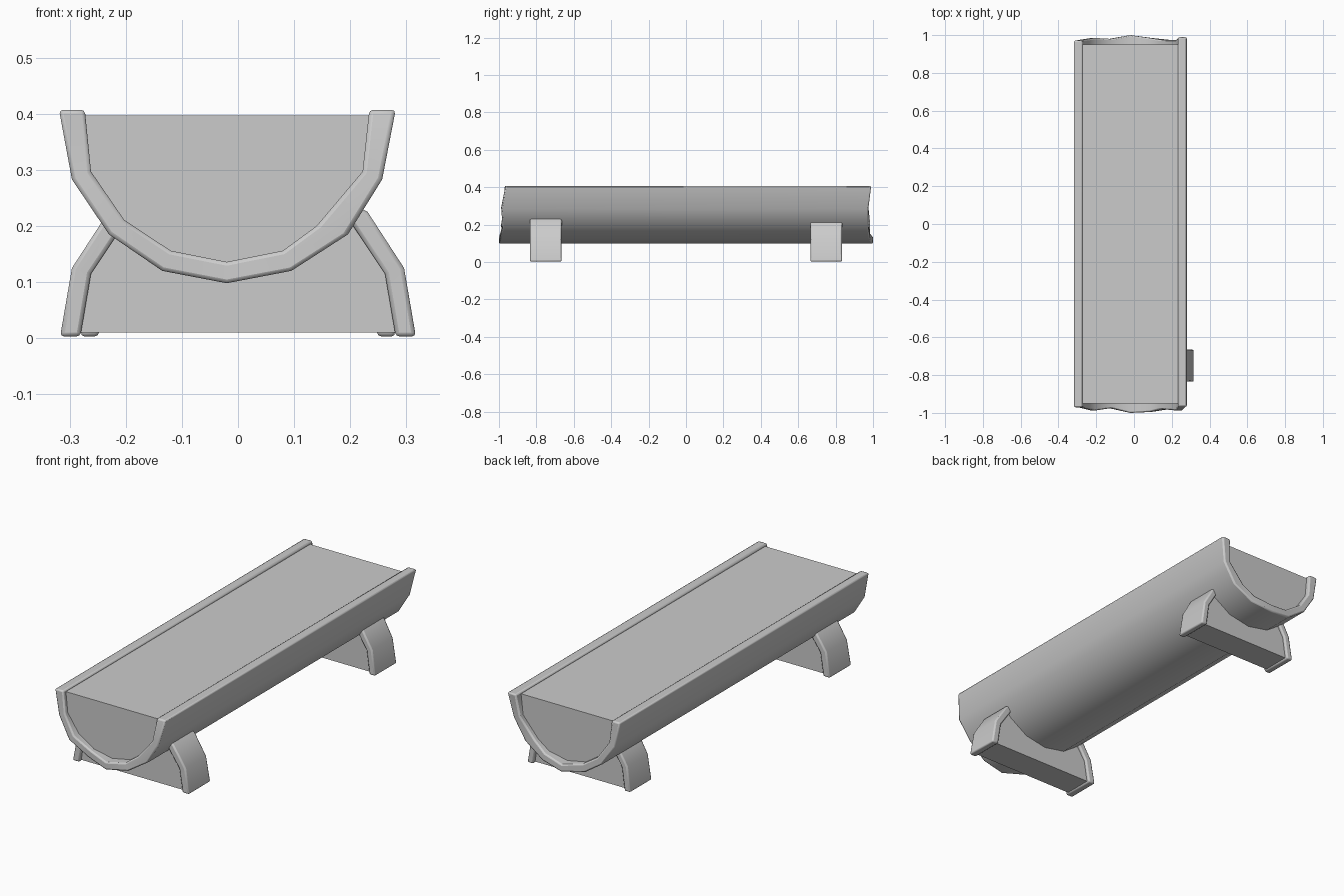
import bpy, bmesh

if "Cube" in bpy.data.objects:
    bpy.data.objects.remove(bpy.data.objects["Cube"])


def finish(name, bm, bevel, angle=0.9):
    bmesh.ops.recalc_face_normals(bm, faces=bm.faces)
    mesh = bpy.data.meshes.new(name)
    bm.to_mesh(mesh)
    bm.free()
    obj = bpy.data.objects.new(name, mesh)
    bpy.context.collection.objects.link(obj)
    if bevel:
        mod = obj.modifiers.new("soft_edges", 'BEVEL')
        mod.width = bevel
        mod.segments = 2
        mod.limit_method = 'ANGLE'
        mod.angle_limit = angle
    bpy.ops.object.select_all(action='DESELECT')
    obj.select_set(True)
    bpy.context.view_layer.objects.active = obj
    bpy.ops.object.shade_smooth_by_angle(angle=0.7)
    return obj


def bark(name, outer, inner, front, back):
    """Curved strip of bark; each station has its own ragged front and back end."""
    bm = bmesh.new()
    rings = []
    for (ox, oz), (ix, iz), f, b in zip(outer, inner, front, back):
        pts = [(ox, f, oz), (ox, b, oz), (ix, b, iz), (ix, f, iz)]
        rings.append([bm.verts.new(p) for p in pts])
    for r, s in zip(rings, rings[1:]):
        for i in range(4):
            j = (i + 1) % 4
            bm.faces.new((r[i], r[j], s[j], s[i]))
    bm.faces.new(rings[0])
    bm.faces.new(rings[-1])
    return finish(name, bm, 0.007)


def wood(name, profile, y0, y1):
    """Solid wood core extruded along y."""
    bm = bmesh.new()
    face = bm.faces.new([bm.verts.new((x, y0, z)) for x, z in profile])
    ext = bmesh.ops.extrude_face_region(bm, geom=[face])
    verts = [g for g in ext['geom'] if isinstance(g, bmesh.types.BMVert)]
    bmesh.ops.translate(bm, verts=verts, vec=(0, y1 - y0, 0))
    return finish(name, bm, 0)


# Half-log seat
outer = [(-.319, .407), (-.296, .283), (-.23, .185), (-.135, .12), (-.02, .098),
         (.095, .12), (.196, .185), (.257, .283), (.281, .407)]
inner = [(-.273, .407), (-.262, .297), (-.203, .211), (-.12, .156), (-.02, .136),
         (.08, .156), (.14, .2), (.222, .297), (.234, .407)]
front_ends = [-.97, -.972, -.988, -.975, -1.0, -.995, -.98, -.988, -.965]
back_ends = [.97, .975, .985, .98, 1.0, .985, .975, .975, .99]
bark("seat_bark", outer, inner, front_ends, back_ends)
core = [(-.273, .397)] + inner[1:-1] + [(.234, .397)]
wood("seat_wood", core, -.95, .95)

# Arched legs: a bark strip on each side and a wood core between
leg_outer = [(.317, .003), (.296, .125), (.231, .225), (.15, .27)]
leg_inner = [(.281, .003), (.262, .115), (.205, .2), (.13, .235)]
for label, y, sx in (("front", -.75, 1.0), ("back", .75, .885)):
    for side, sign in (("left", -1), ("right", 1)):
        bark(f"{label}_leg_{side}_bark",
             [(x * sx * sign, z) for x, z in leg_outer],
             [(x * sx * sign, z) for x, z in leg_inner],
             [y - .085, y - .083, y - .085, y - .08],
             [y + .085, y + .083, y + .086, y + .08])
    half = [(x * sx, max(z, .01)) for x, z in leg_inner]
    wood(f"{label}_leg_wood", half + [(-x, z) for x, z in reversed(half)],
         y - .07, y + .07)
